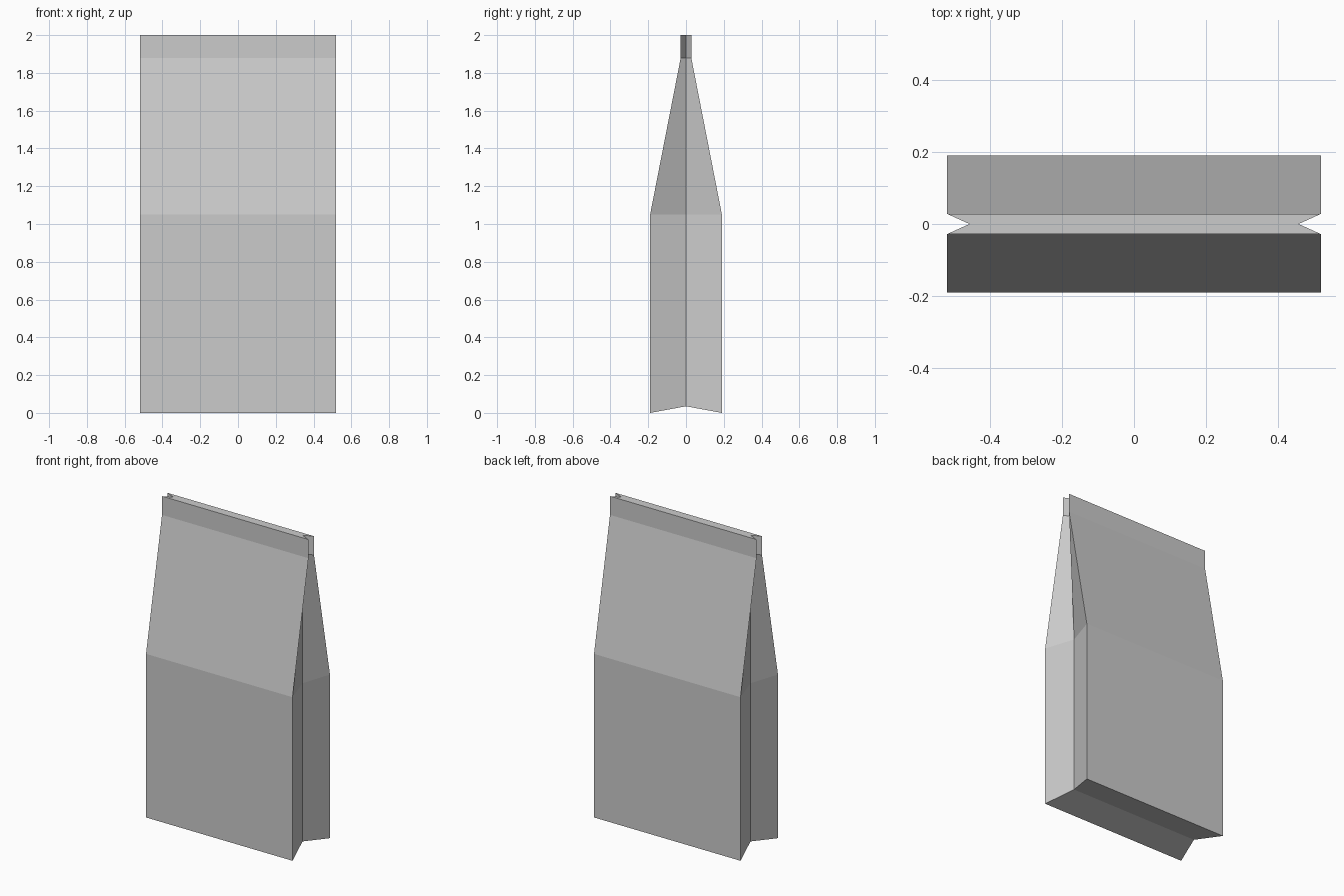
import bpy, bmesh

if "Cube" in bpy.data.objects:
    bpy.data.objects.remove(bpy.data.objects["Cube"])

HALF_W = 0.52      # half width of the front and back panels
FOLD_X = 0.458     # inner crease of the side gussets

# (z of panels, z of gusset crease, half depth) from base to top seal
LEVELS = [(0.0, 0.035, 0.19), (1.05, 1.05, 0.19),
          (1.88, 1.88, 0.028), (2.0, 2.0, 0.028)]


def ring(bm, z, z_fold, d):
    """Six-sided section with a V fold on each side."""
    pts = [(-HALF_W, -d, z), (HALF_W, -d, z), (FOLD_X, 0, z_fold),
           (HALF_W, d, z), (-HALF_W, d, z), (-FOLD_X, 0, z_fold)]
    return [bm.verts.new(p) for p in pts]


def cap(bm, r):
    """Close a section with two quads meeting on the centre fold."""
    bm.faces.new((r[0], r[1], r[2], r[5]))
    bm.faces.new((r[5], r[2], r[3], r[4]))


# Gusseted bag body with flat top seal
bm = bmesh.new()
rings = [ring(bm, *level) for level in LEVELS]
for lo, hi in zip(rings, rings[1:]):
    for i in range(6):
        j = (i + 1) % 6
        bm.faces.new((lo[i], lo[j], hi[j], hi[i]))

# Folded base and closed top
cap(bm, rings[0])
cap(bm, rings[-1])
bmesh.ops.recalc_face_normals(bm, faces=bm.faces)

mesh = bpy.data.meshes.new("gusseted_bag")
bm.to_mesh(mesh)
bm.free()
bag = bpy.data.objects.new("gusseted_bag", mesh)
bpy.context.collection.objects.link(bag)
